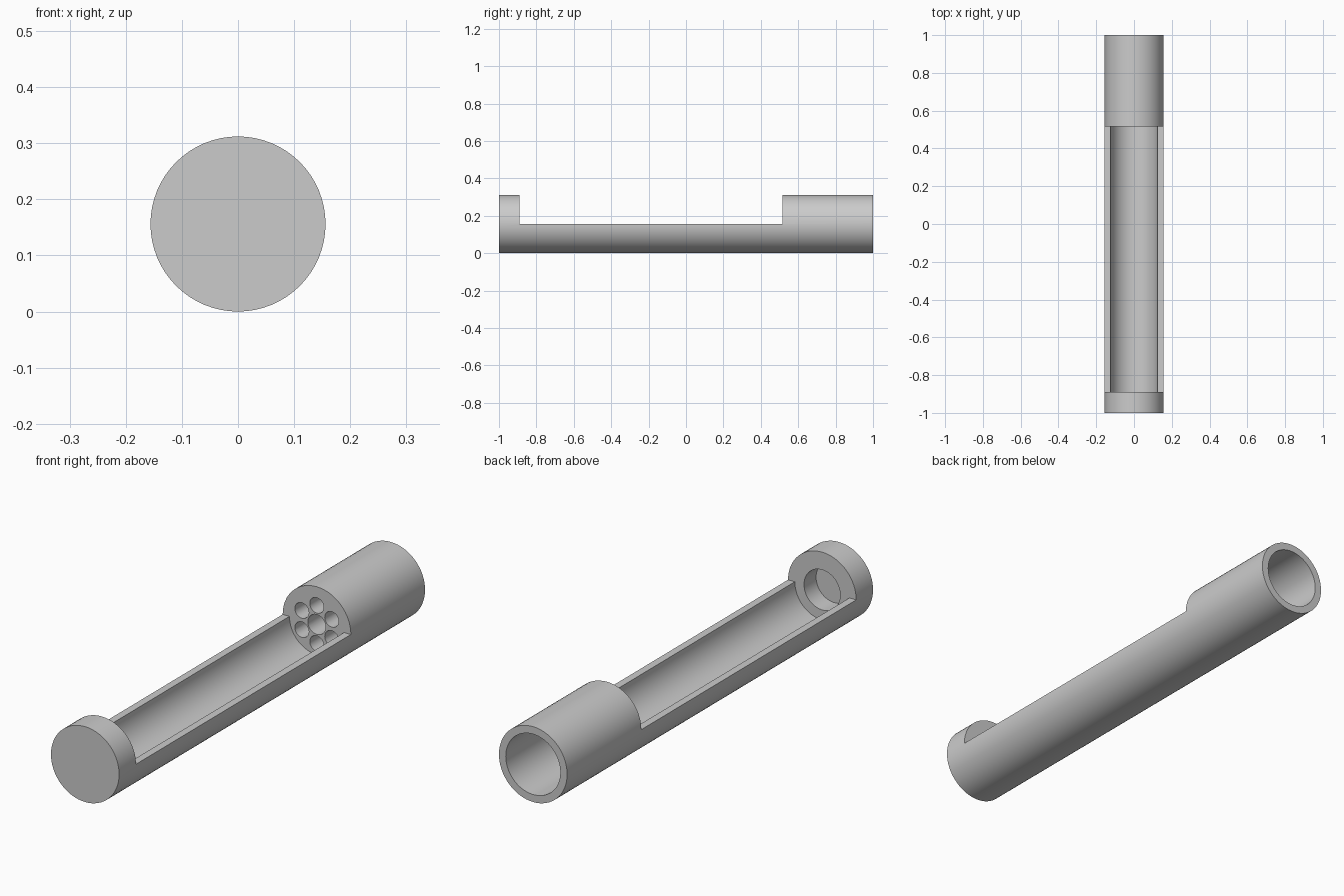
import bpy, bmesh, math
from mathutils import Matrix

if "Cube" in bpy.data.objects:
    bpy.data.objects.remove(bpy.data.objects["Cube"], do_unlink=True)

R, BORE = 0.156, 0.125          # outer and inner radius
TROUGH_START, TROUGH_END = -0.89, 0.515
SOCKET_START = 0.625            # bottom of the rear socket

grey = bpy.data.materials.new("plain grey")
grey.use_nodes = True
grey.diffuse_color = (0.6, 0.6, 0.6, 1)
grey.node_tree.nodes["Principled BSDF"].inputs["Base Color"].default_value = (0.6, 0.6, 0.6, 1)


def finish(name, bm):
    bmesh.ops.recalc_face_normals(bm, faces=bm.faces)
    mesh = bpy.data.meshes.new(name)
    bm.to_mesh(mesh)
    bm.free()
    mesh.materials.append(grey)
    obj = bpy.data.objects.new(name, mesh)
    bpy.context.collection.objects.link(obj)
    return obj


def rod(name, radius, y0, y1, x=0, z=R, sides=64):
    """Cylinder lying along y."""
    bm = bmesh.new()
    place = Matrix.Translation((x, (y0 + y1) / 2, z)) @ Matrix.Rotation(math.pi / 2, 4, 'X')
    bmesh.ops.create_cone(bm, cap_ends=True, segments=sides, radius1=radius,
                          radius2=radius, depth=y1 - y0, matrix=place)
    return finish(name, bm)


def trough_cutter():
    """Half-round channel with a wide slot above the rim."""
    outline = [(0.3, R), (0.3, 0.5), (-0.3, 0.5), (-0.3, R)]
    for i in range(33):
        a = math.pi + math.pi * i / 32
        outline.append((BORE * math.cos(a), R + BORE * math.sin(a)))
    bm = bmesh.new()
    face = bm.faces.new([bm.verts.new((x, TROUGH_START, z)) for x, z in outline])
    ext = bmesh.ops.extrude_face_region(bm, geom=[face])
    moved = [v for v in ext["geom"] if isinstance(v, bmesh.types.BMVert)]
    bmesh.ops.translate(bm, verts=moved, vec=(0, TROUGH_END - TROUGH_START, 0))
    return finish("trough_cutter", bm)


# Solid body and everything removed from it
body = rod("tube_body", R, -1, 1)
cutters = [
    trough_cutter(),
    rod("socket_cutter", BORE, SOCKET_START, 1.1),
    rod("cap_recess_cutter", 0.083, -0.969, -0.8),
    rod("centre_hole_cutter", 0.041, 0.45, 0.7, sides=32),
]
# Ring of six holes through the dividing plate
for k in range(6):
    a = math.radians(90 + 60 * k)
    cutters.append(rod("ring_hole_cutter", 0.032, 0.45, 0.7,
                       0.079 * math.cos(a), R + 0.079 * math.sin(a), 32))

bpy.ops.object.select_all(action='DESELECT')
bpy.context.view_layer.objects.active = body
body.select_set(True)
for cutter in cutters:
    cutter.hide_render = True
    cut = body.modifiers.new("cut", 'BOOLEAN')
    cut.operation = 'DIFFERENCE'
    cut.solver = 'EXACT'
    cut.object = cutter
    bpy.ops.object.modifier_apply(modifier=cut.name)
for cutter in cutters:
    bpy.data.objects.remove(cutter, do_unlink=True)

bpy.ops.object.shade_smooth_by_angle(angle=math.radians(30))
